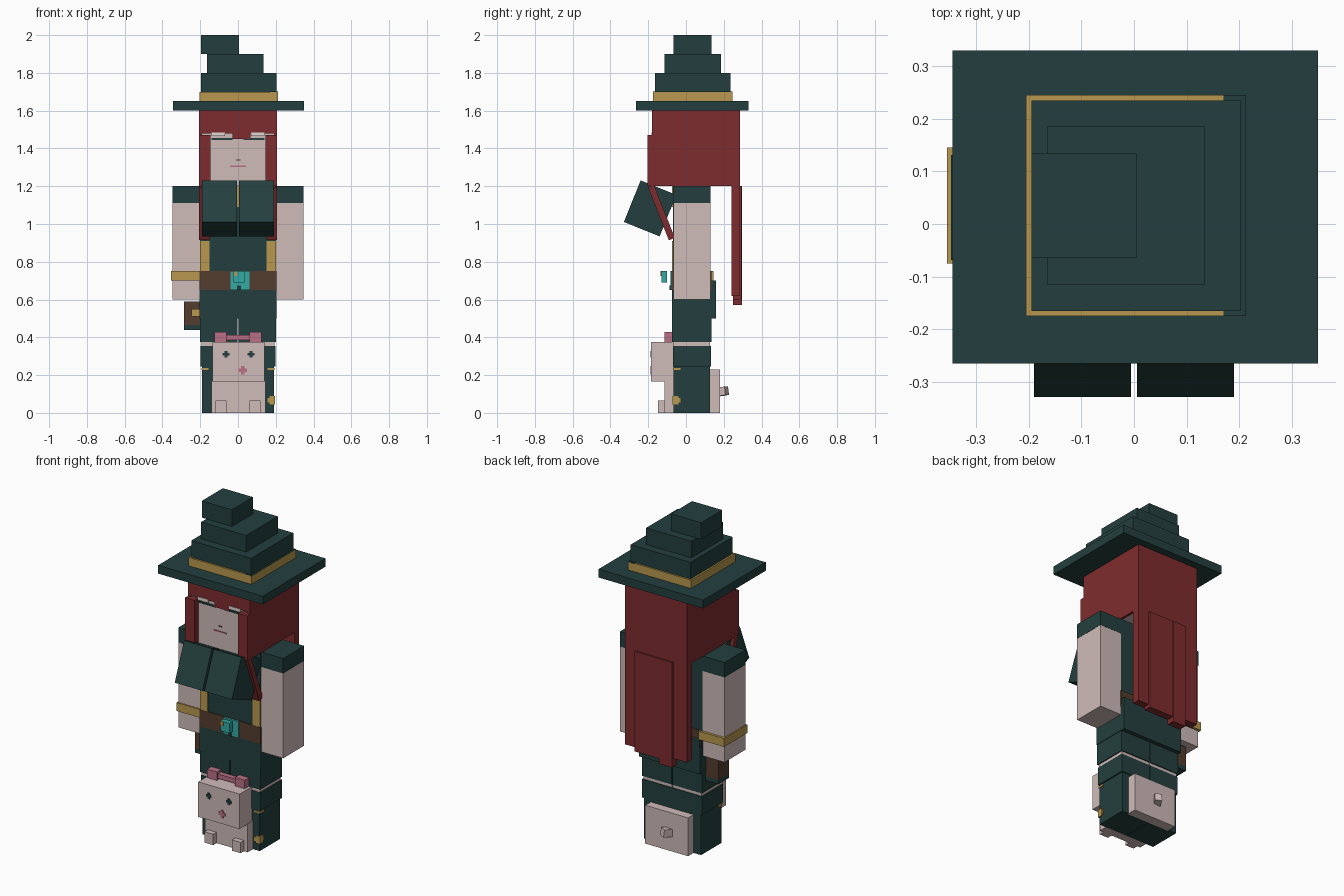
import bpy
import bmesh
from math import radians
from mathutils import Matrix, Vector

default_cube = bpy.data.objects.get("Cube")
if default_cube:
    bpy.data.objects.remove(default_cube, do_unlink=True)


def linear(channel):
    value = channel / 255
    return value / 12.92 if value < .04045 else ((value + .055) / 1.055) ** 2.4


def make_material(name, *rgb):
    color = [linear(channel) for channel in rgb] + [1]
    material = bpy.data.materials.new(name)
    material.use_nodes = True
    material.diffuse_color = color
    material.node_tree.nodes["Principled BSDF"].inputs["Base Color"].default_value = color
    return material


green = make_material("dark_green_cloth", 36, 63, 62)
red = make_material("red_hair", 126, 44, 46)
skin = make_material("pale_skin", 207, 187, 185)
gold = make_material("gold_trim", 184, 152, 78)
brown = make_material("brown_leather", 84, 61, 46)
teal = make_material("teal_gem", 52, 170, 165)
pink = make_material("pink_ribbon", 186, 112, 134)
white = make_material("off_white", 228, 218, 214)


def box(name, material, x, y, z, tilt=0, turn=0):
    """Box spanning three ranges, optionally tilted about x and turned about z."""
    low, high = Vector((x[0], y[0], z[0])), Vector((x[1], y[1], z[1]))
    mesh = bpy.data.meshes.new(name)
    shape = bmesh.new()
    bmesh.ops.create_cube(shape, size=1, matrix=Matrix.Diagonal((*(high - low), 1)))
    shape.to_mesh(mesh)
    shape.free()
    mesh.materials.append(material)
    part = bpy.data.objects.new(name, mesh)
    part.location = (low + high) / 2
    part.rotation_euler = (radians(tilt), 0, radians(turn))
    bpy.context.scene.collection.objects.link(part)
    return part


def pair(name, material, x, y, z, **angles):
    """Same box on the left (+x) and mirrored on the right (-x)."""
    box("left_" + name, material, x, y, z, **angles)
    box("right_" + name, material, (-x[1], -x[0]), y, z, **angles)


def plus_mark(name, material, x, front, z, size):
    """Small painted cross made of two thin plates."""
    long, short = size / 2, size / 5
    depth = (front - .004, front + .002)
    box(name + "_bar", material, (x - long, x + long), depth, (z - short, z + short))
    box(name + "_post", material, (x - short, x + short), depth, (z - long, z + long))


# Stepped, crooked hat
box("hat_brim", green, x=(-.345, .35), y=(-.265, .33), z=(1.6, 1.65))
box("hat_band", gold, x=(-.205, .213), y=(-.175, .245), z=(1.65, 1.7))
box("hat_band_dark_top", green, x=(.17, .213), y=(-.175, .245), z=(1.695, 1.702))
box("hat_lower_tier", green, x=(-.195, .203), y=(-.165, .235), z=(1.7, 1.8))
box("hat_middle_tier", green, x=(-.165, .135), y=(-.115, .185), z=(1.8, 1.9))
box("hat_tip", green, x=(-.195, .005), y=(-.065, .135), z=(1.9, 2))

# Head and hair
box("head", skin, x=(-.19, .19), y=(-.168, .23), z=(1.2, 1.59))
pair("hair_side", red, x=(.19, .207), y=(-.18, .285), z=(1.2, 1.6))
box("hair_fringe", red, x=(-.19, .19), y=(-.18, -.1), z=(1.48, 1.6))
box("hair_parting", red, x=(-.03, .065), y=(-.178, -.16), z=(1.45, 1.49))
pair("hair_front_lock", red, x=(.145, .207), y=(-.205, -.165), z=(1.2, 1.47))
pair("hair_hanging_lock", red, x=(.15, .207), y=(-.147, -.113), z=(.91, 1.21), tilt=21.5)
box("hair_back_upper", red, x=(-.207, .207), y=(.22, .285), z=(1.2, 1.6))
box("hair_back_lower", red, x=(-.207, .207), y=(.24, .285), z=(.62, 1.2))
box("hair_back_strand", red, x=(-.03, .135), y=(.25, .295), z=(.6, 1.2))
box("hair_back_long_strand", red, x=(-.115, -.03), y=(.25, .297), z=(.57, 1.2))

# Face
pair("eyelid", white, x=(.07, .14), y=(-.183, -.176), z=(1.465, 1.485))
pair("eyelash", green, x=(.03, .14), y=(-.174, -.166), z=(1.445, 1.456))
box("nose", brown, x=(-.01, .012), y=(-.172, -.166), z=(1.336, 1.341))
box("mouth", pink, x=(-.042, .042), y=(-.172, -.166), z=(1.303, 1.309))

# Torso with trim and belt
box("torso", green, x=(-.2, .2), y=(-.07, .13), z=(.6, 1.2))
box("jacket_skirt", green, x=(-.203, .203), y=(-.074, .158), z=(.5, .66))
box("jacket_back", green, x=(-.2, .2), y=(.12, .158), z=(.6, .7))
pair("jacket_trim", gold, x=(.15, .2), y=(-.075, -.068), z=(.75, .91))
box("collar_trim", gold, x=(-.005, .012), y=(-.075, -.068), z=(1.09, 1.2))
pair("chest_panel", green, x=(.006, .19), y=(-.292, -.088), z=(.964, 1.201), tilt=-22)
box("belt", brown, x=(-.204, .204), y=(-.076, .136), z=(.65, .75))
box("buckle", teal, x=(-.04, .06), y=(-.083, -.075), z=(.65, .75))
box("buckle_slot", green, x=(-.005, .015), y=(-.087, -.08), z=(.65, .675))
box("buckle_gem", teal, x=(-.025, .035), y=(-.13, -.1), z=(.69, .75))
box("gem_glint", gold, x=(-.025, -.005), y=(-.134, -.128), z=(.725, .75))

# Arms
pair("arm", skin, x=(.2, .347), y=(-.067, .13), z=(.6, 1.11))
pair("sleeve", green, x=(.2, .348), y=(-.068, .131), z=(1.11, 1.2))
box("bracelet", gold, x=(-.355, -.185), y=(-.075, .145), z=(.7, .75))

# Hip pouch
box("pouch", brown, x=(-.285, -.2), y=(0, .1), z=(.465, .59))
box("pouch_base", green, x=(-.285, -.2), y=(0, .1), z=(.44, .465))
box("pouch_clasp", gold, x=(-.245, -.2), y=(-.012, 0), z=(.51, .55))

# Legs and boots
pair("trouser_leg", green, x=(.003, .2), y=(-.074, .134), z=(.375, .6))
pair("stocking", skin, x=(.002, .194), y=(-.067, .128), z=(.345, .375))
pair("boot", green, x=(.001, .19), y=(-.065, .128), z=(0, .355))
pair("boot_cuff", green, x=(.001, .198), y=(-.07, .133), z=(.245, .355))
pair("boot_stud", gold, x=(.155, .194), y=(-.07, -.03), z=(.228, .238))
box("boot_buckle", gold, x=(.155, .195), y=(-.07, -.03), z=(.055, .08))
box("boot_buckle_pin", gold, x=(.168, .196), y=(-.072, -.04), z=(.045, .09))

# Small animal companion around the boots
box("animal_body", skin, x=(-.14, .145), y=(-.115, -.06), z=(0, .17))
box("animal_head", skin, x=(-.135, .14), y=(-.185, -.066), z=(.165, .375))
box("animal_back", skin, x=(-.14, .145), y=(.12, .18), z=(0, .23))
pair("animal_foot", skin, x=(.062, .12), y=(-.147, -.11), z=(0, .065))
box("animal_tail", skin, x=(-.03, .01), y=(.15, .22), z=(.09, .135), tilt=8, turn=-28)
for side in (-1, 1):
    plus_mark("animal_eye", green, .003 + side * .066, -.185, .31, .036)
plus_mark("animal_nose", pink, .025, -.185, .225, .045)

# Ribbon bow
box("bow_knot", pink, x=(-.06, .06), y=(-.105, -.075), z=(.385, .412))
pair("bow_loop", pink, x=(.06, .125), y=(-.115, -.07), z=(.376, .427))
